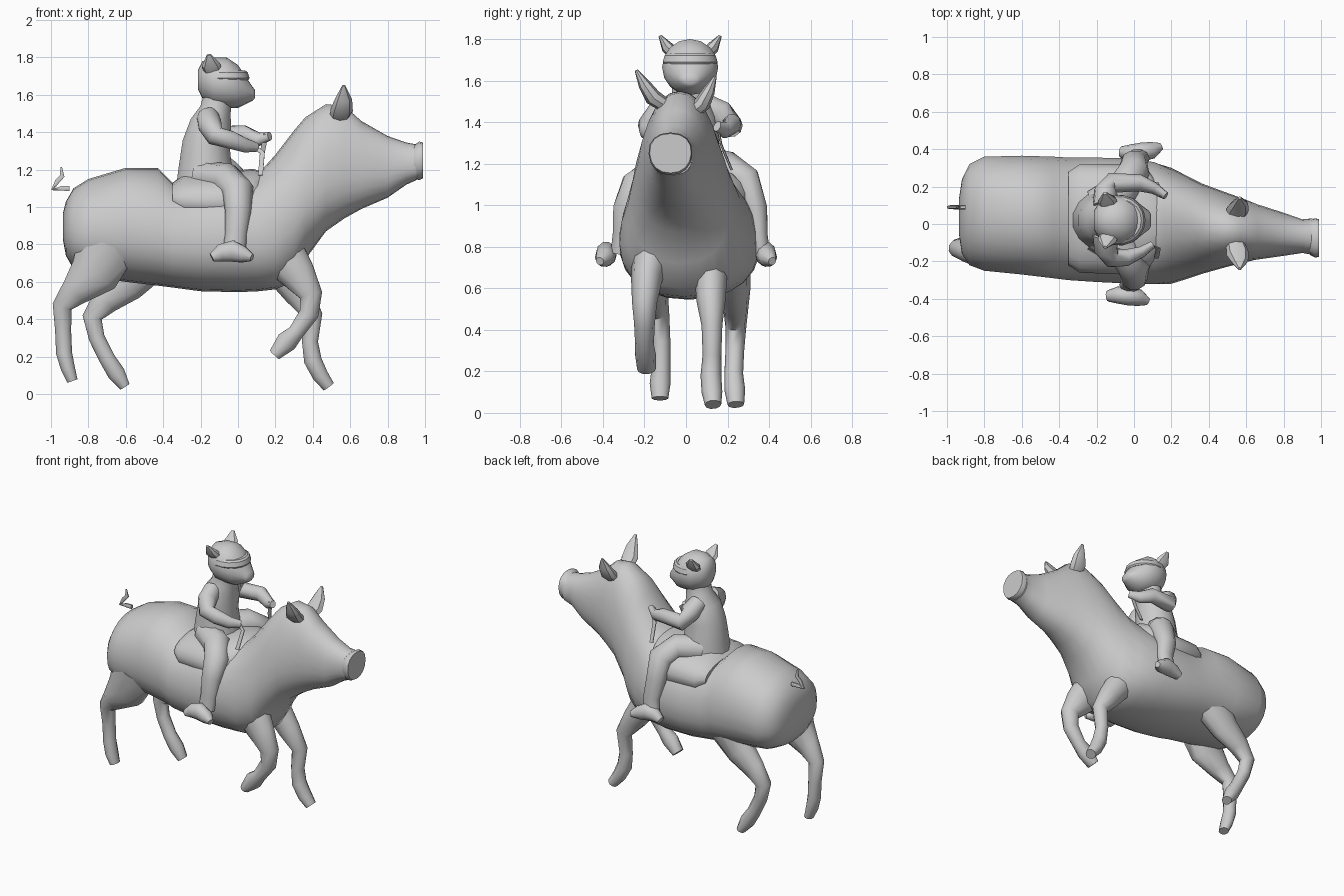
import bpy, bmesh, math
from mathutils import Vector

def finish(name, bm, subsurf=0, angle=50):
    bmesh.ops.recalc_face_normals(bm, faces=bm.faces)
    me = bpy.data.meshes.new(name)
    bm.to_mesh(me)
    bm.free()
    ob = bpy.data.objects.new(name, me)
    bpy.context.collection.objects.link(ob)
    if subsurf:
        ob.modifiers.new("smooth", 'SUBSURF').levels = subsurf
        ob.modifiers["smooth"].render_levels = subsurf
    bpy.ops.object.select_all(action='DESELECT')
    ob.select_set(True)
    bpy.context.view_layer.objects.active = ob
    bpy.ops.object.shade_smooth_by_angle(angle=math.radians(angle))
    return ob

def skin(bm, rings):
    """Bridge rings of points and close both ends."""
    vs = [[bm.verts.new(p) for p in r] for r in rings]
    n = len(vs[0])
    for a, b in zip(vs, vs[1:]):
        for i in range(n):
            j = (i + 1) % n
            bm.faces.new((a[i], a[j], b[j], b[i]))
    bm.faces.new(vs[0])
    bm.faces.new(vs[-1])

def tube(name, path, sides=10, ref=(0, 1, 0), angle=50):
    """path: (x, y, z, half width along ref, half depth)."""
    pts = [Vector(p[:3]) for p in path]
    rings = []
    for i, p in enumerate(path):
        t = (pts[min(i + 1, len(pts) - 1)] - pts[max(i - 1, 0)]).normalized()
        s = Vector(ref)
        s = (s - t * s.dot(t)).normalized()
        u = t.cross(s)
        rings.append([pts[i] + s * p[3] * math.cos(a) + u * p[4] * math.sin(a)
                      for a in (2 * math.pi * k / sides for k in range(sides))])
    bm = bmesh.new()
    skin(bm, rings)
    return finish(name, bm, angle=angle)

def slices(name, rows, taper, sides=24, power=0.9):
    """rows: (x, z low, z high, y min, y max); taper narrows the top."""
    rings = []
    for x, z0, z1, y0, y1 in rows:
        ring = []
        for k in range(sides):
            a = 2 * math.pi * k / sides
            c, s = math.cos(a), math.sin(a)
            c = math.copysign(abs(c) ** power, c)
            s = math.copysign(abs(s) ** power, s)
            w = (y1 - y0) / 2 * (1 - taper(x) * s)
            ring.append((x, (y0 + y1) / 2 + w * c, (z0 + z1) / 2 + (z1 - z0) / 2 * s))
        rings.append(ring)
    bm = bmesh.new()
    skin(bm, rings)
    return finish(name, bm)

# Pig: body, neck and head in one skin
slices("pig_body", [
    (-0.935, 0.82, 0.97, -0.06, 0.14), (-0.92, 0.74, 1.03, -0.16, 0.24),
    (-0.88, 0.67, 1.10, -0.22, 0.32), (-0.80, 0.63, 1.15, -0.25, 0.36),
    (-0.60, 0.60, 1.21, -0.27, 0.365), (-0.43, 0.58, 1.21, -0.29, 0.36),
    (-0.35, 0.57, 1.13, -0.30, 0.355), (-0.20, 0.55, 1.14, -0.31, 0.355),
    (0.00, 0.545, 1.16, -0.32, 0.35), (0.11, 0.55, 1.18, -0.32, 0.33),
    (0.20, 0.56, 1.28, -0.31, 0.29), (0.30, 0.60, 1.41, -0.28, 0.24),
    (0.36, 0.72, 1.48, -0.26, 0.21), (0.47, 0.87, 1.55, -0.23, 0.17),
    (0.57, 0.94, 1.54, -0.205, 0.135), (0.66, 0.99, 1.46, -0.19, 0.105),
    (0.80, 1.05, 1.38, -0.17, 0.06), (0.90, 1.12, 1.345, -0.155, 0.025),
    (0.955, 1.145, 1.335, -0.165, 0.03)],
    lambda x: 0.22 if 0.15 < x < 0.6 else 0.08)
# Snout disc
slices("pig_snout", [(0.94, 1.15, 1.33, -0.165, 0.025), (0.97, 1.145, 1.35, -0.18, 0.03),
                     (0.99, 1.155, 1.345, -0.175, 0.025)], lambda x: -0.05, 16)

# Pig legs, running
tube("near_front_leg", [
    (0.24, -0.17, 0.74, 0.09, 0.13), (0.32, -0.19, 0.64, 0.075, 0.10),
    (0.39, -0.20, 0.53, 0.06, 0.065), (0.38, -0.20, 0.43, 0.05, 0.055),
    (0.31, -0.20, 0.33, 0.045, 0.045), (0.26, -0.195, 0.28, 0.05, 0.06),
    (0.195, -0.19, 0.21, 0.045, 0.035)])
tube("far_front_leg", [
    (0.22, 0.12, 0.68, 0.08, 0.10), (0.32, 0.12, 0.54, 0.07, 0.08),
    (0.40, 0.125, 0.42, 0.05, 0.055), (0.385, 0.125, 0.28, 0.045, 0.045),
    (0.40, 0.12, 0.18, 0.05, 0.05), (0.44, 0.125, 0.10, 0.05, 0.045),
    (0.485, 0.13, 0.04, 0.04, 0.035)])
tube("near_back_leg", [
    (-0.70, -0.16, 0.80, 0.10, 0.17), (-0.77, -0.16, 0.64, 0.085, 0.14),
    (-0.87, -0.15, 0.55, 0.065, 0.085), (-0.94, -0.13, 0.47, 0.05, 0.055),
    (-0.935, -0.12, 0.34, 0.045, 0.045), (-0.93, -0.12, 0.22, 0.045, 0.045),
    (-0.91, -0.125, 0.14, 0.05, 0.04), (-0.885, -0.125, 0.07, 0.04, 0.03)])
tube("far_back_leg", [
    (-0.50, 0.22, 0.72, 0.09, 0.15), (-0.60, 0.23, 0.59, 0.08, 0.11),
    (-0.71, 0.24, 0.50, 0.06, 0.08), (-0.78, 0.24, 0.41, 0.05, 0.055),
    (-0.755, 0.235, 0.30, 0.045, 0.045), (-0.70, 0.23, 0.19, 0.045, 0.045),
    (-0.65, 0.235, 0.11, 0.05, 0.05), (-0.605, 0.24, 0.04, 0.04, 0.03)])

# Pig ears
for name, y, side, z in (("near", -0.10, -1, 1.48), ("far", 0.035, 0.75, 1.45)):
    tube("pig_%s_ear" % name, [
        (0.54, y, z, 0.05, 0.035), (0.555, y + side * 0.06, z + 0.04, 0.06, 0.04),
        (0.565, y + side * 0.10, z + 0.10, 0.045, 0.03),
        (0.565, y + side * 0.14, z + 0.17, 0.008, 0.008)], 8, (1, 0, 0), 35)

# Curly tail
tube("pig_tail", [(-0.90, 0.09, 1.10, 0.012, 0.016), (-0.945, 0.09, 1.10, 0.012, 0.014),
                  (-0.99, 0.09, 1.095, 0.01, 0.012), (-0.965, 0.09, 1.14, 0.01, 0.015),
                  (-0.94, 0.09, 1.165, 0.01, 0.015), (-0.945, 0.09, 1.215, 0.004, 0.004)], 6)

# Rider torso
tube("rider_torso", [
    (-0.17, 0.02, 1.08, 0.17, 0.17), (-0.175, 0.02, 1.22, 0.15, 0.145),
    (-0.17, 0.02, 1.34, 0.135, 0.13), (-0.145, 0.02, 1.44, 0.13, 0.115),
    (-0.12, 0.02, 1.52, 0.09, 0.085), (-0.11, 0.02, 1.58, 0.085, 0.08)], 14)
# Rider head with muzzle
slices("rider_head", [
    (-0.215, 1.63, 1.73, -0.03, 0.07), (-0.19, 1.58, 1.78, -0.07, 0.11),
    (-0.13, 1.54, 1.80, -0.11, 0.15), (-0.06, 1.53, 1.80, -0.115, 0.155),
    (0.00, 1.53, 1.76, -0.095, 0.135), (0.04, 1.55, 1.70, -0.06, 0.10),
    (0.08, 1.57, 1.64, -0.03, 0.07), (0.092, 1.585, 1.625, -0.01, 0.05)],
    lambda x: 0.0, 16, 1)

# Rider ears, arms, legs and boots on both sides
for name, s, dx, dz in (("near", -1, 0.0, 0.0), ("far", 1, 0.07, 0.03)):
    c = 0.02
    tube("rider_%s_ear" % name, [
        (-0.13, c + s * 0.07, 1.72, 0.05, 0.03), (-0.145, c + s * 0.11, 1.76, 0.05, 0.03),
        (-0.155, c + s * 0.145, 1.815, 0.012, 0.008)], 8, (1, 0, 0), 35)
    tube("rider_%s_arm" % name, [
        (-0.16, c + s * 0.07, 1.48, 0.06, 0.06), (-0.15, c + s * 0.15, 1.44, 0.065, 0.065),
        (-0.12, c + s * 0.20, 1.38, 0.055, 0.055), (-0.04 + dx, c + s * 0.20, 1.36 + dz, 0.05, 0.045),
        (0.04 + dx, c + s * 0.17, 1.33 + dz, 0.04, 0.03),
        (0.10 + dx, c + s * 0.13, 1.32 + dz * 2, 0.025, 0.02)], 10, (0.2, 0.3, 1))
    tube("rider_%s_leg" % name, [
        (-0.20, c + s * 0.08, 1.16, 0.09, 0.09), (-0.06, c + s * 0.17, 1.15 + dz, 0.09, 0.085),
        (0.00, c + s * 0.26, 1.09 + dz, 0.085, 0.08), (0.00, c + s * 0.315, 0.98, 0.07, 0.06),
        (-0.01 + dx / 2, c + s * 0.33, 0.86, 0.06, 0.045),
        (-0.02 + dx / 2, c + s * 0.345, 0.77, 0.06, 0.04)], 10, (1, 0, 0))
    tube("rider_%s_boot" % name, [
        (-0.14 + dx, s * 0.385, 0.73, 0.03, 0.025), (-0.09 + dx, s * 0.38, 0.755, 0.045, 0.05),
        (-0.03 + dx, s * 0.385, 0.765, 0.05, 0.06), (0.03 + dx, s * 0.395, 0.745, 0.045, 0.045),
        (0.075 + dx, s * 0.415, 0.73, 0.02, 0.02)], 10, (0, 1, 0))
    # Reins from hand to neck
    tube("%s_rein" % name, [
        (0.08 + dx, c + s * 0.13, 1.33 + dz * 2, 0.006, 0.015),
        (0.13, c + s * 0.15, 1.29, 0.006, 0.015), (0.12, c + s * 0.20, 1.17, 0.006, 0.015)], 6)

# Saddle under the rider
slices("saddle", [
    (-0.35, 0.98, 1.13, -0.22, 0.28), (-0.29, 0.92, 1.175, -0.26, 0.32),
    (-0.05, 0.90, 1.19, -0.27, 0.32), (0.08, 0.92, 1.205, -0.24, 0.28),
    (0.15, 0.98, 1.18, -0.16, 0.18)], lambda x: 0.1, 20)

# Rider visor band
bm = bmesh.new()
ring = lambda r, z: [(-0.075 + r * 1.02 * math.cos(a), 0.02 + r * math.sin(a), z)
                     for a in (2 * math.pi * k / 18 for k in range(18))]
skin(bm, [ring(0.128, 1.68), ring(0.134, 1.69), ring(0.125, 1.72), ring(0.112, 1.73)])
finish("rider_visor", bm, angle=35)
